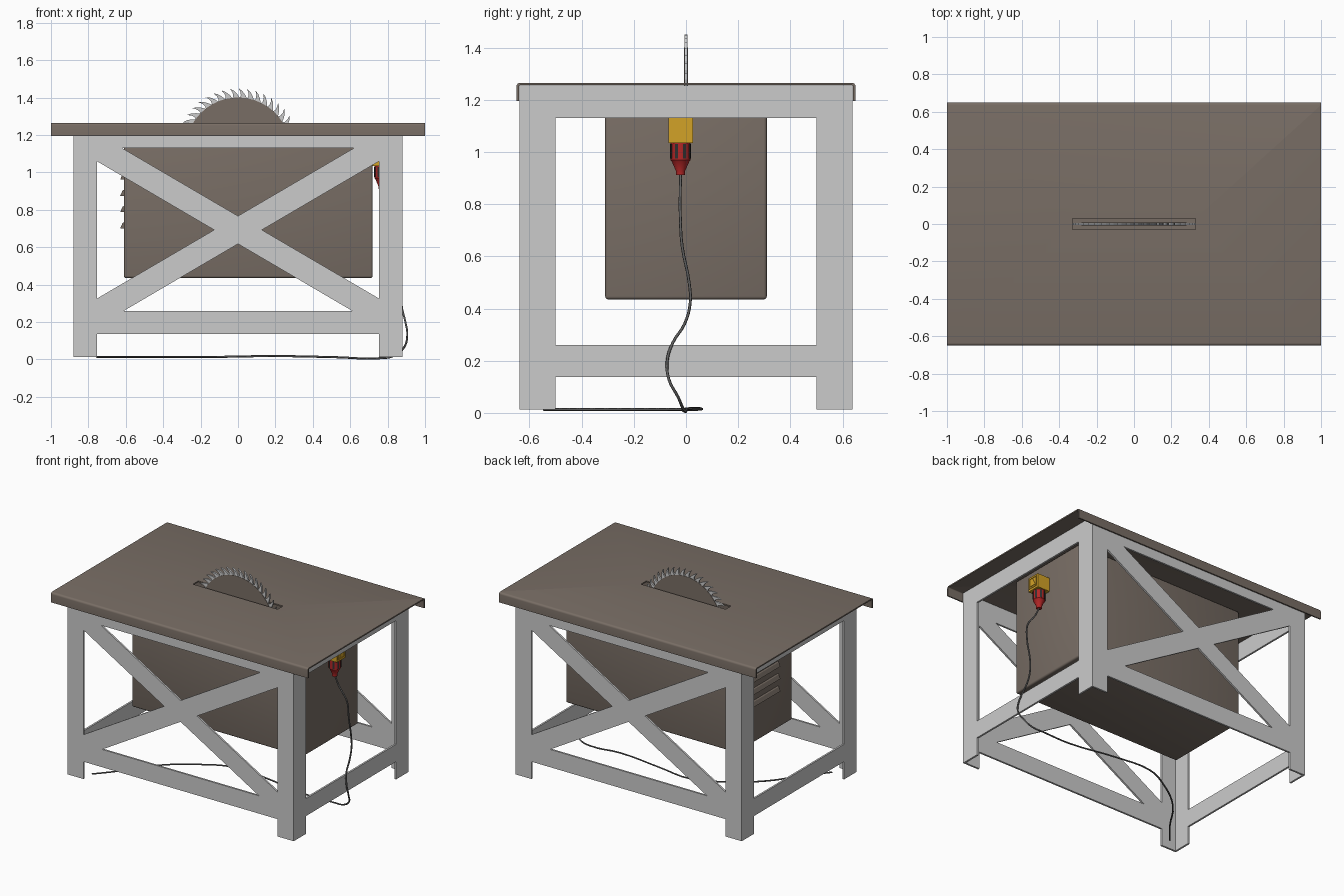
import bpy, bmesh
from math import pi, sin, cos
from mathutils import Vector

if "Cube" in bpy.data.objects:
    bpy.data.objects.remove(bpy.data.objects["Cube"])


def material(name, rgb):
    m = bpy.data.materials.new(name)
    m.diffuse_color = (*rgb, 1)
    m.use_nodes = True
    m.node_tree.nodes["Principled BSDF"].inputs["Base Color"].default_value = m.diffuse_color
    return m


BROWN = material("brown_metal", (0.19, 0.155, 0.13))
YELLOW = material("yellow", (0.65, 0.36, 0.02))
RED = material("red", (0.45, 0.02, 0.02))
BLACK = material("black", (0.03, 0.03, 0.03))
CABLE = material("cable_grey", (0.12, 0.12, 0.12))


def finish(bm, name, mat=None, smooth=False):
    bmesh.ops.recalc_face_normals(bm, faces=bm.faces)
    me = bpy.data.meshes.new(name)
    bm.to_mesh(me)
    bm.free()
    ob = bpy.data.objects.new(name, me)
    bpy.context.collection.objects.link(ob)
    if mat:
        me.materials.append(mat)
    if smooth:
        bpy.ops.object.select_all(action='DESELECT')
        ob.select_set(True)
        bpy.context.view_layer.objects.active = ob
        bpy.ops.object.shade_smooth_by_angle(angle=0.6)
    return ob


def prism(name, pts, vec, mat=None, smooth=False):
    """Extrude a flat outline along a vector."""
    bm = bmesh.new()
    f = bm.faces.new([bm.verts.new(p) for p in pts])
    r = bmesh.ops.extrude_face_region(bm, geom=[f])
    bmesh.ops.translate(bm, vec=Vector(vec),
                        verts=[v for v in r["geom"] if isinstance(v, bmesh.types.BMVert)])
    return finish(bm, name, mat, smooth)


def box(name, lo, hi, mat=None, bevel=0, open_top=False):
    bm = bmesh.new()
    bmesh.ops.create_cube(bm, size=1)
    for v in bm.verts:
        v.co = [lo[i] + (v.co[i] + 0.5) * (hi[i] - lo[i]) for i in range(3)]
    if bevel:
        bmesh.ops.bevel(bm, geom=bm.edges[:], offset=bevel, segments=3, profile=0.5, affect='EDGES')
    if open_top:
        top = [f for f in bm.faces if f.calc_center_median().z > hi[2] - 1e-4]
        bmesh.ops.delete(bm, geom=top, context='FACES')
    return finish(bm, name, mat, bevel > 0)


# Table top: folded sheet with front and back lips, slot cut for the blade
def fold(half, top, r):
    arc = [(half - r + r * cos(a * pi / 8), top - r + r * sin(a * pi / 8)) for a in range(5)]
    right = [(half, 1.195)] + arc
    return right + [(-y, z) for y, z in reversed(right)]


profile = fold(0.65, 1.265, 0.014) + fold(0.641, 1.256, 0.006)[::-1]
table = prism("table_top", [(-1, y, z) for y, z in profile], (2, 0, 0), BROWN, True)
cutter = box("slot_cutter", (-0.33, -0.03, 1.2), (0.33, 0.03, 1.3))
cutter.hide_render = True
mod = table.modifiers.new("slot", 'BOOLEAN')
mod.operation, mod.solver, mod.object = 'DIFFERENCE', 'EXACT', cutter
bpy.context.view_layer.objects.active = table
bpy.ops.object.modifier_apply(modifier=mod.name)
bpy.data.objects.remove(cutter)

# Frame: angle-iron legs, rails and crossed braces made of flat plate
T, X, Y, XI, YI, FOOT, TOP = 0.013, 0.88, 0.638, 0.755, 0.50, 0.013, 1.255
for sy, end in ((-1, "front"), (1, "back")):
    for sx, side in ((-1, "left"), (1, "right")):
        leg = [(XI, Y), (X, Y), (X, YI), (X - T, YI), (X - T, Y - T), (XI, Y - T)]
        prism(f"{end}_{side}_leg", [(sx * x, sy * y, FOOT) for x, y in leg], (0, 0, TOP - FOOT))
        brace = [(-0.755, 1.13), (-0.62, 1.13), (0.755, 0.325), (0.755, 0.26), (0.61, 0.26), (-0.755, 1.06)]
        prism(f"{end}_brace_{side}", [(-sx * x, sy * Y, z) for x, z in brace], (0, -sy * T, 0))
    ya, yb = sorted((sy * Y, sy * (Y - T)))
    for z0, z1, level in ((0.135, 0.26, "lower"), (1.13, TOP, "upper")):
        box(f"{end}_{level}_rail", (-XI, ya, z0), (XI, yb, z1))
for sx, side in ((-1, "left"), (1, "right")):
    xa, xb = sorted((sx * X, sx * (X - T)))
    for z0, z1, level in ((0.138, 0.26, "lower"), (1.13, TOP, "upper")):
        box(f"{side}_{level}_rail", (xa, -YI, z0), (xb, YI, z1))

# Motor housing with louvres on the left side
box("motor_housing", (-0.61, -0.31, 0.435), (0.72, 0.31, 1.255), BROWN, 0.012, True)
for i in range(4):
    z = 0.70 + 0.087 * i
    pts = [(-0.608, -0.15, z + 0.035), (-0.618, -0.15, z + 0.028), (-0.63, -0.15, z), (-0.608, -0.15, z)]
    prism(f"vent_louvre_{i + 1}", pts, (0, 0.3, 0), BROWN)

# Saw blade: brown disc inside a ring of hooked teeth
CZ, N = 1.12, 45
tooth = [(0, 0.278), (0.35, 0.298), (0.75, 0.317), (1.2, 0.331), (0.95, 0.31), (0.87, 0.292)]
ring = []
for i in range(N):
    for t, r in tooth:
        a = 2 * pi * (i + t) / N
        ring.append((r * cos(a), -0.006, CZ + r * sin(a)))
prism("blade_teeth", ring, (0, 0.012, 0))
disc = [(0.28 * cos(a * pi / 32), -0.008, CZ + 0.28 * sin(a * pi / 32)) for a in range(64)]
prism("blade_disc", disc, (0, 0.016, 0), BROWN, True)

# Yellow power socket with raised square and triangle outline
PX, PY = 0.768, -0.021
box("socket_box", (0.718, PY - 0.047, 1.035), (0.818, PY + 0.047, 1.132), YELLOW)
for sgn in (-1, 1):
    box("socket_frame_side", (0.817, PY + sgn * 0.034 - 0.002, 1.05), (0.822, PY + sgn * 0.034 + 0.002, 1.12), YELLOW)
    box("socket_frame_bar", (0.817, PY - 0.036, 1.085 + sgn * 0.034 - 0.002),
        (0.822, PY + 0.036, 1.085 + sgn * 0.034 + 0.002), YELLOW)
tri = [(-0.025, 1.062), (0.025, 1.062), (0, 1.112)]
prism("socket_triangle", [(0.817, PY + y, z) for y, z in tri], (0.005, 0, 0), YELLOW)

# Red plug turned from a profile, with black grip slots
bm = bmesh.new()
rings = []
for r, z in ((0.039, 1.036), (0.039, 0.97), (0.033, 0.962), (0.018, 0.928), (0.018, 0.912)):
    rings.append([bm.verts.new((PX + r * cos(k * pi / 12), PY + r * sin(k * pi / 12), z)) for k in range(24)])
for a, b in zip(rings, rings[1:]):
    for k in range(24):
        bm.faces.new((a[k], a[(k + 1) % 24], b[(k + 1) % 24], b[k]))
bm.faces.new(rings[0])
bm.faces.new(rings[-1])
finish(bm, "plug", RED, True)
for k in range(8):
    a = pi / 8 + k * pi / 4
    slot = box(f"plug_slot_{k + 1}", (0.03, -0.006, 0.975), (0.041, 0.006, 1.03), BLACK)
    slot.rotation_euler.z = a
    slot.location = (PX, PY, 0)

# Power cable: hangs from the plug, then snakes over the floor
path = [(PX, PY, 0.915), (0.80, -0.022, 0.85), (0.862, -0.022, 0.76), (0.872, -0.015, 0.64),
        (0.872, 0.012, 0.50), (0.872, 0.016, 0.42), (0.872, -0.006, 0.34), (0.878, -0.05, 0.27),
        (0.895, -0.072, 0.20), (0.905, -0.066, 0.13), (0.885, -0.03, 0.06), (0.83, -0.012, 0.018),
        (0.75, 0.0, 0.006), (0.52, -0.012, 0.012), (0.18, 0.035, 0.018), (-0.08, 0.055, 0.014),
        (-0.27, -0.03, 0.013), (-0.49, -0.20, 0.013), (-0.64, -0.41, 0.013), (-0.755, -0.545, 0.013)]
cu = bpy.data.curves.new("power_cable", 'CURVE')
cu.dimensions = '3D'
cu.bevel_depth, cu.bevel_resolution, cu.resolution_u, cu.use_fill_caps = 0.0055, 1, 4, True
sp = cu.splines.new('BEZIER')
sp.bezier_points.add(len(path) - 1)
for p, co in zip(sp.bezier_points, path):
    p.co = co
    p.handle_left_type = p.handle_right_type = 'AUTO'
cu.materials.append(CABLE)
bpy.context.collection.objects.link(bpy.data.objects.new("power_cable", cu))
